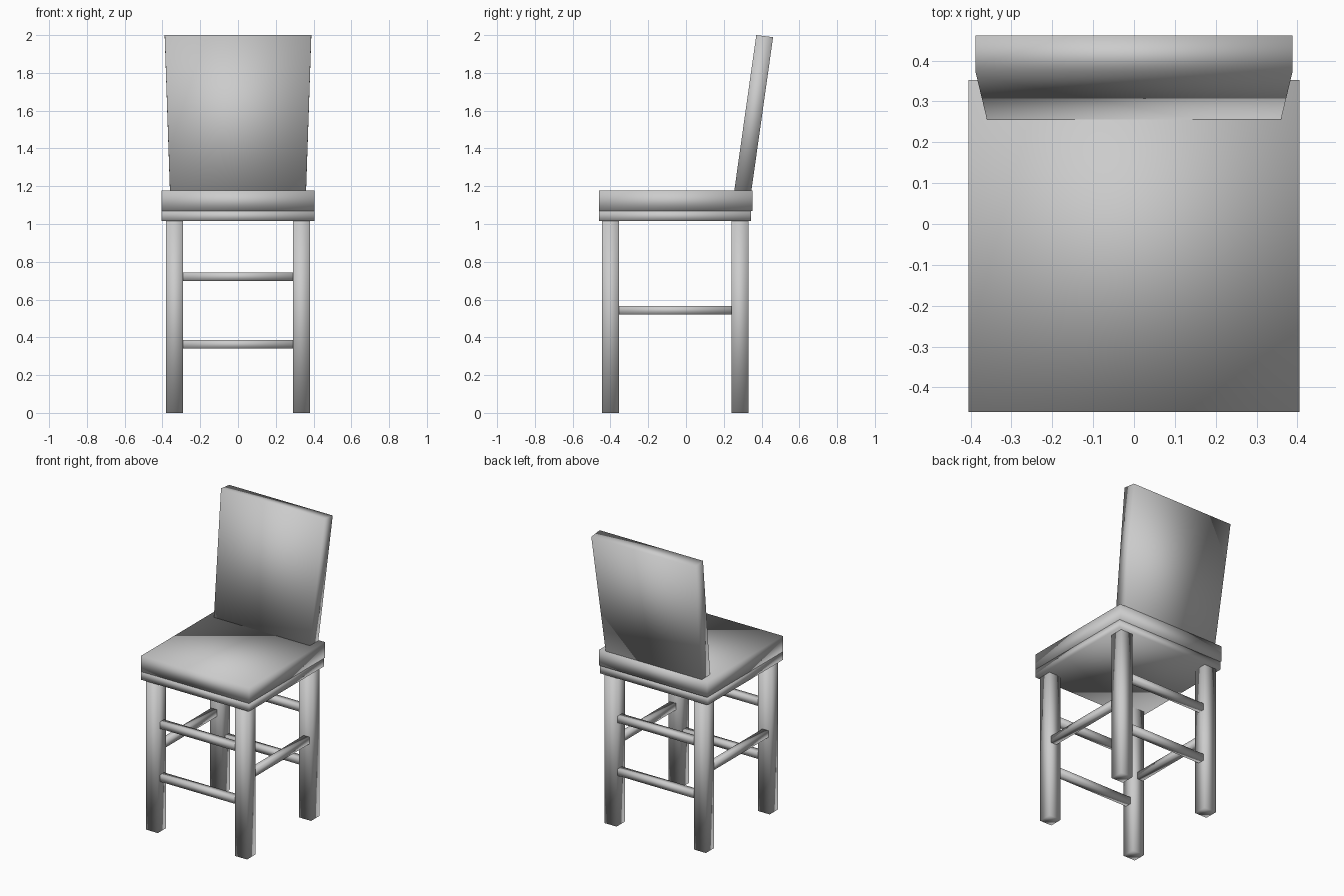
import bpy
import bmesh

if "Cube" in bpy.data.objects:
    bpy.data.objects.remove(bpy.data.objects["Cube"])

grey = bpy.data.materials.new("grey")
grey.diffuse_color = (0.6, 0.6, 0.6, 1)
grey.use_nodes = True
grey.node_tree.nodes["Principled BSDF"].inputs["Base Color"].default_value = grey.diffuse_color


def box(name, x, y, z, shape=None):
    """Smooth-shaded box from (min, max) ranges; shape() may move its corners."""
    bm = bmesh.new()
    bmesh.ops.create_cube(bm, size=1)
    for v in bm.verts:
        v.co = [r[0] if c < 0 else r[1] for c, r in zip(v.co, (x, y, z))]
        if shape:
            shape(v.co)
    for f in bm.faces:
        f.smooth = True
    mesh = bpy.data.meshes.new(name)
    bm.to_mesh(mesh)
    bm.free()
    mesh.materials.append(grey)
    obj = bpy.data.objects.new(name, mesh)
    bpy.context.collection.objects.link(obj)
    return obj


# Seat: thin frame under a thicker cushion
box("seat_frame", (-0.405, 0.405), (-0.46, 0.345), (1.015, 1.07))
box("seat_cushion", (-0.405, 0.405), (-0.46, 0.352), (1.07, 1.177))


# Backrest: leans backward and widens toward the top
def lean(co):
    if co.z > 1.5:
        co.x *= 0.388 / 0.36
        co.y += 0.117
    if co.y > (0.4 if co.z > 1.5 else 0.3):
        co.z -= 0.011


box("backrest", (-0.36, 0.36), (0.255, 0.344), (1.172, 2.0), lean)

# Legs
for row, y in (("front", (-0.445, -0.355)), ("back", (0.24, 0.33))):
    for side, x in (("left", (-0.38, -0.29)), ("right", (0.29, 0.38))):
        box(f"{row}_{side}_leg", x, y, (0, 1.015))

# Two rungs across the front and two across the back
R = 0.0225
for row, y in (("front", -0.4), ("back", 0.295)):
    for level, z in (("lower", 0.363), ("upper", 0.722)):
        box(f"{row}_{level}_rung", (-0.29, 0.29), (y - R, y + R), (z - R, z + R))

# One rung along each side
for side, x in (("left", -0.347), ("right", 0.347)):
    box(f"{side}_side_rung", (x - R, x + R), (-0.355, 0.24), (0.543 - R, 0.543 + R))
